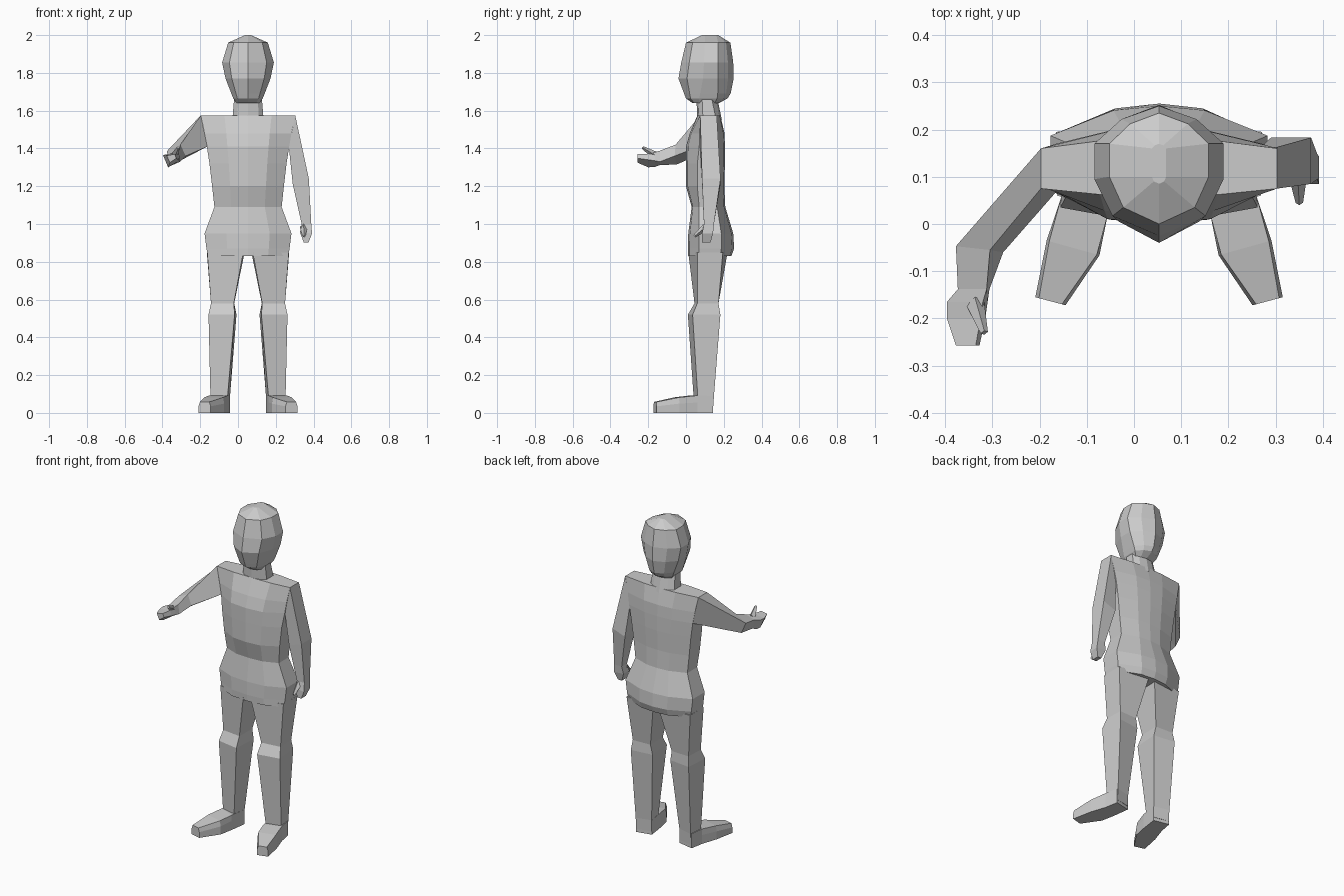
import bpy, bmesh
from mathutils import Vector

CX = 0.053  # symmetry plane of the body


def loft(name, rings):
    """Skin a list of equal-length point rings with flat faces and capped ends."""
    bm = bmesh.new()
    vs = [[bm.verts.new(p) for p in ring] for ring in rings]
    n = len(vs[0])
    for a, b in zip(vs, vs[1:]):
        for i in range(n):
            j = (i + 1) % n
            bm.faces.new((a[i], a[j], b[j], b[i]))
    bm.faces.new(vs[0])
    bm.faces.new(vs[-1])
    bmesh.ops.recalc_face_normals(bm, faces=bm.faces)
    me = bpy.data.meshes.new(name)
    bm.to_mesh(me)
    bm.free()
    ob = bpy.data.objects.new(name, me)
    bpy.context.collection.objects.link(ob)
    return ob


def body_ring(z, hw, yf, sf, sb, yb, fx, bx, t):
    """Ten-sided symmetric ring: front centre, front, two side points, back."""
    half = [(fx * hw, yf + t * (sf - yf)), (hw, sf), (hw, sb), (bx * hw, yb + t * (sb - yb))]
    pts = [(0, yf)] + half + [(0, yb)] + [(-x, y) for x, y in reversed(half)]
    return [(CX + x, y, z) for x, y in pts]


def both_sides(name, rings):
    """Build a part on the -x side and its reflection on the +x side."""
    loft("right_" + name, rings)
    loft("left_" + name, [[(2 * CX - x, y, z) for x, y, z in r] for r in rings])


def digit(name, base, tip, r0, r1):
    """Tapered four-sided thumb between two points."""
    a, b = Vector(base), Vector(tip)
    d = (b - a).normalized()
    u = d.cross(Vector((1, 0, 0))).normalized()
    v = d.cross(u)
    loft(name, [[p + u * r, p + v * r, p - u * r, p - v * r] for p, r in ((a, r0), (b, r1))])


# torso: height, half width, front, side front, side back, back
torso = [
    (0.83, 0.213, 0.012, 0.065, 0.18, 0.24),
    (0.87, 0.22, 0.01, 0.07, 0.187, 0.255),
    (0.95, 0.23, 0.012, 0.07, 0.187, 0.25),
    (1.09, 0.178, 0.03, 0.07, 0.165, 0.208),
    (1.20, 0.19, 0.0, 0.06, 0.165, 0.203),
    (1.32, 0.204, 0.0, 0.06, 0.168, 0.206),
    (1.41, 0.218, 0.0, 0.07, 0.17, 0.206),
    (1.48, 0.23, 0.02, 0.072, 0.166, 0.204),
    (1.575, 0.25, 0.06, 0.075, 0.16, 0.182),
]
loft("torso", [body_ring(*r, 0.5, 0.42, 0.15) for r in torso])

# neck
loft("neck", [body_ring(z, hw, f, f + 0.03, b - 0.03, b, 0.7, 0.6, 0.3)
              for z, hw, f, b in ((1.55, 0.083, 0.06, 0.19), (1.67, 0.073, 0.055, 0.165))])

# head
head = [
    (1.64, 0.06, 0.035, 0.07, 0.15, 0.175),
    (1.665, 0.078, 0.0, 0.07, 0.165, 0.22),
    (1.69, 0.088, -0.01, 0.075, 0.168, 0.236),
    (1.77, 0.119, -0.04, 0.09, 0.17, 0.252),
    (1.855, 0.137, -0.025, 0.095, 0.17, 0.25),
    (1.96, 0.105, 0.0, 0.1, 0.17, 0.235),
    (2.0, 0.015, 0.085, 0.1, 0.16, 0.17),
]
loft("head", [body_ring(*r, 0.72, 0.58, 0.35) for r in head])

# legs: four corners per height (front outer, front inner, back inner, back outer)
legs = [
    (0.85, (-0.163, 0.06), (0.028, 0.012), (0.035, 0.22), (-0.165, 0.195)),
    (0.58, (-0.143, 0.06), (-0.022, 0.045), (-0.02, 0.168), (-0.138, 0.172)),
    (0.52, (-0.156, 0.035), (-0.018, 0.01), (-0.008, 0.165), (-0.145, 0.182)),
    (0.09, (-0.146, 0.062), (-0.055, 0.04), (-0.042, 0.125), (-0.135, 0.148)),
    (0.02, (-0.146, 0.062), (-0.055, 0.04), (-0.042, 0.125), (-0.135, 0.143)),
]
both_sides("leg", [[(x, y, z) for x, y in c] for z, *c in legs])

# feet: outer and inner point on the ground, with top height and top inset
feet = [
    ((-0.138, 0.143), (-0.042, 0.122), 0.09, 0.0),
    ((-0.153, 0.06), (-0.056, 0.018), 0.092, 0.0),
    ((-0.185, -0.035), (-0.073, -0.066), 0.082, 0.05),
    ((-0.209, -0.155), (-0.145, -0.172), 0.058, 0.12),
]
foot_rings = []
for (xo, yo), (xi, yi), h, k in feet:
    dx, dy = (xi - xo) * k, (yi - yo) * k
    foot_rings.append([(xo, yo, 0), (xi, yi, 0), (xi, yi, h * 0.6), (xi - dx, yi - dy, h),
                       (xo + dx, yo + dy, h), (xo, yo, h * 0.6)])
both_sides("foot", foot_rings)

# raised right arm with forearm reaching forward
right_wrist = [(-0.373, -0.138, 1.37), (-0.312, -0.138, 1.388),
               (-0.306, -0.138, 1.33), (-0.358, -0.138, 1.312)]
loft("right_arm", [
    [(-0.197, 0.16, 1.575), (-0.197, 0.075, 1.575), (-0.163, 0.07, 1.41), (-0.163, 0.17, 1.41)],
    [(-0.377, -0.047, 1.385), (-0.305, -0.055, 1.42), (-0.277, -0.06, 1.36), (-0.345, -0.05, 1.315)],
    right_wrist])
loft("right_hand", [
    right_wrist,
    [(-0.396, -0.165, 1.365), (-0.32, -0.165, 1.38), (-0.31, -0.165, 1.335), (-0.37, -0.165, 1.302)],
    [(-0.396, -0.2, 1.362), (-0.325, -0.2, 1.372), (-0.315, -0.2, 1.34), (-0.37, -0.2, 1.3)],
    [(-0.377, -0.257, 1.362), (-0.335, -0.257, 1.37), (-0.327, -0.257, 1.348), (-0.36, -0.257, 1.325)]])
digit("right_thumb", (-0.337, -0.165, 1.365), (-0.317, -0.23, 1.405), 0.02, 0.008)

# lowered left arm: outer x/z, inner x/z, front and back
left = [
    (0.303, 1.575, 0.269, 1.41, 0.075, 0.163),
    (0.375, 1.24, 0.29, 1.21, 0.085, 0.183),
    (0.388, 1.0, 0.337, 1.0, 0.095, 0.148),
    (0.392, 0.95, 0.328, 0.955, 0.085, 0.143),
    (0.374, 0.903, 0.348, 0.903, 0.085, 0.13),
]
left_rings = [[(xo, b, zo), (xo, f, zo), (xi, f, zi), (xi, b, zi)] for xo, zo, xi, zi, f, b in left]
loft("left_arm", left_rings[:3])
loft("left_hand", left_rings[2:])
digit("left_thumb", (0.347, 0.105, 0.985), (0.35, 0.045, 0.935), 0.02, 0.008)
